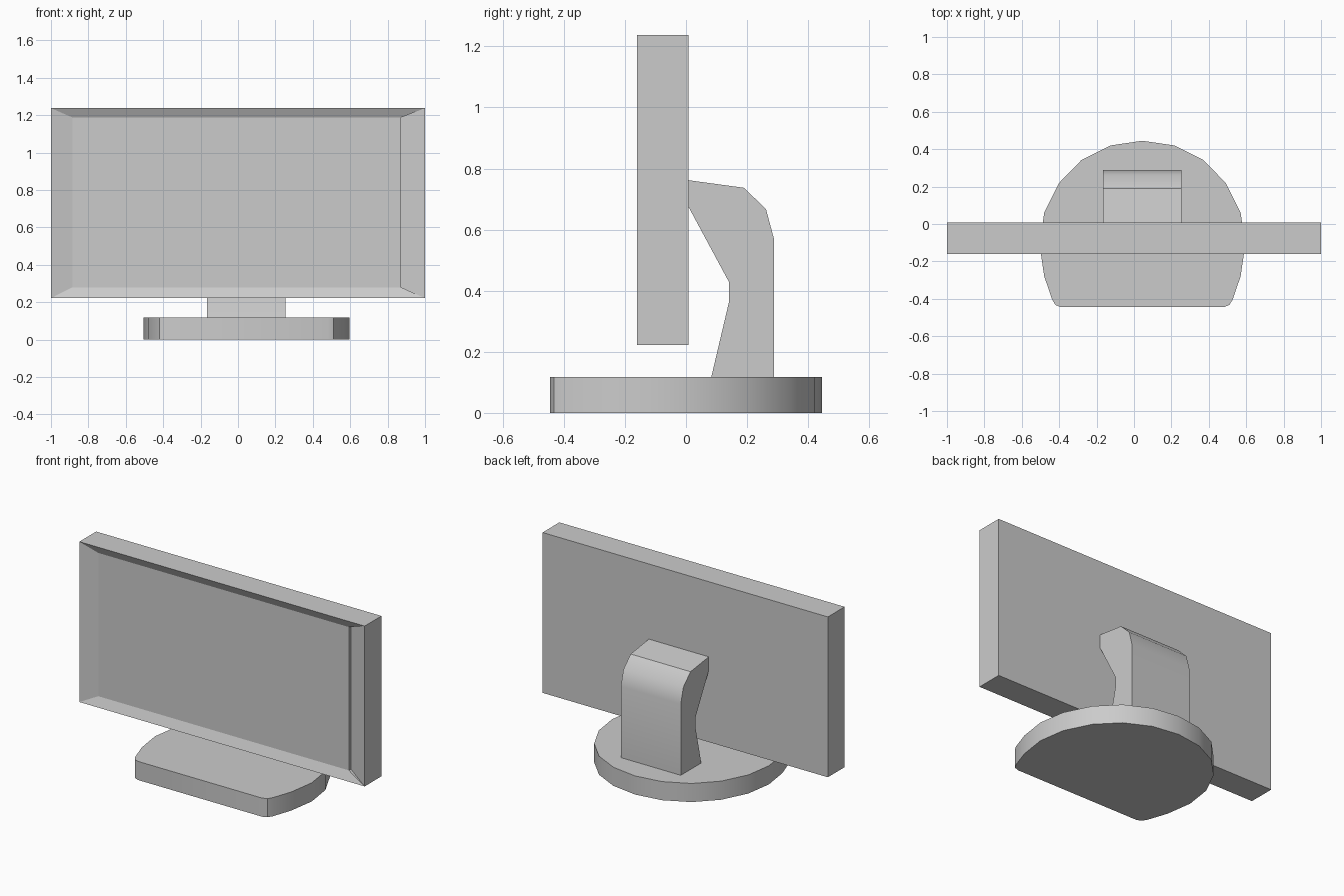
import bpy
import bmesh
import math
from mathutils import Vector

cube = bpy.data.objects.get("Cube")
if cube:
    bpy.data.objects.remove(cube, do_unlink=True)

grey = bpy.data.materials.new("light_grey")
grey.use_nodes = True
grey.diffuse_color = (0.6, 0.6, 0.6, 1)
grey.node_tree.nodes["Principled BSDF"].inputs["Base Color"].default_value = (0.6, 0.6, 0.6, 1)


def finish(name, bm, smooth_angle=None):
    """Turn a bmesh into a named, coloured object."""
    bmesh.ops.recalc_face_normals(bm, faces=bm.faces)
    mesh = bpy.data.meshes.new(name)
    bm.to_mesh(mesh)
    bm.free()
    mesh.materials.append(grey)
    obj = bpy.data.objects.new(name, mesh)
    bpy.context.collection.objects.link(obj)
    if smooth_angle:
        bpy.ops.object.select_all(action='DESELECT')
        obj.select_set(True)
        bpy.context.view_layer.objects.active = obj
        bpy.ops.object.shade_smooth_by_angle(angle=math.radians(smooth_angle))
    return obj


def prism(name, outline, direction, smooth_angle):
    """Extrude a closed outline along a direction."""
    bm = bmesh.new()
    face = bm.faces.new([bm.verts.new(p) for p in outline])
    result = bmesh.ops.extrude_face_region(bm, geom=[face], use_keep_orig=True)
    verts = [v for v in result["geom"] if isinstance(v, bmesh.types.BMVert)]
    bmesh.ops.translate(bm, verts=verts, vec=Vector(direction))
    return finish(name, bm, smooth_angle)


# Base: round at the back, straight at the front, mirrored about its own centre
base_centre = 0.045
half = [(0, 0.445), (0.17, 0.42), (0.325, 0.343), (0.445, 0.22), (0.525, 0.06),
        (0.55, -0.11), (0.525, -0.28), (0.482, -0.405), (0.465, -0.433), (0.435, -0.445)]
plan = half + [(-x, y) for x, y in reversed(half[1:])]
prism("base", [(base_centre + x, y, 0) for x, y in plan], (0, 0, 0.118), 35)

# Bent support arm behind the screen
side = [(0, 0.763), (0.19, 0.737), (0.262, 0.667), (0.288, 0.57), (0.288, 0.11),
        (0.081, 0.11), (0.14, 0.36), (0.14, 0.43), (0, 0.69)]
prism("support_arm", [(-0.165, y, z) for y, z in side], (0.42, 0, 0), 35)

# Screen housing with a sloped frame and a sunken panel
front, back, sunk, groove = -0.16, 0.008, -0.135, -0.115
bm = bmesh.new()


def ring(x0, x1, z0, z1, y):
    return [bm.verts.new((x, y, z)) for x, z in ((x0, z0), (x1, z0), (x1, z1), (x0, z1))]


rear = ring(-1, 1, 0.222, 1.238, back)
rim = ring(-1, 1, 0.222, 1.238, front)
panel = ring(-0.885, 0.872, 0.28, 1.188, sunk)
bm.faces.new(rear)
bm.faces.new(panel)
for i in range(4):
    j = (i + 1) % 4
    bm.faces.new((rear[i], rear[j], rim[j], rim[i]))
    if i != 1:
        bm.faces.new((rim[i], rim[j], panel[j], panel[i]))

# The left strip of the frame drops to a shallow groove beside the panel
low, high = [bm.verts.new((0.872, groove, v.co.z)) for v in panel[1:3]]
bm.faces.new((rim[1], rim[2], high, low))
bm.faces.new((low, high, panel[2], panel[1]))
bm.faces.new((rim[1], low, panel[1]))
bm.faces.new((rim[2], panel[2], high))
finish("screen", bm)
